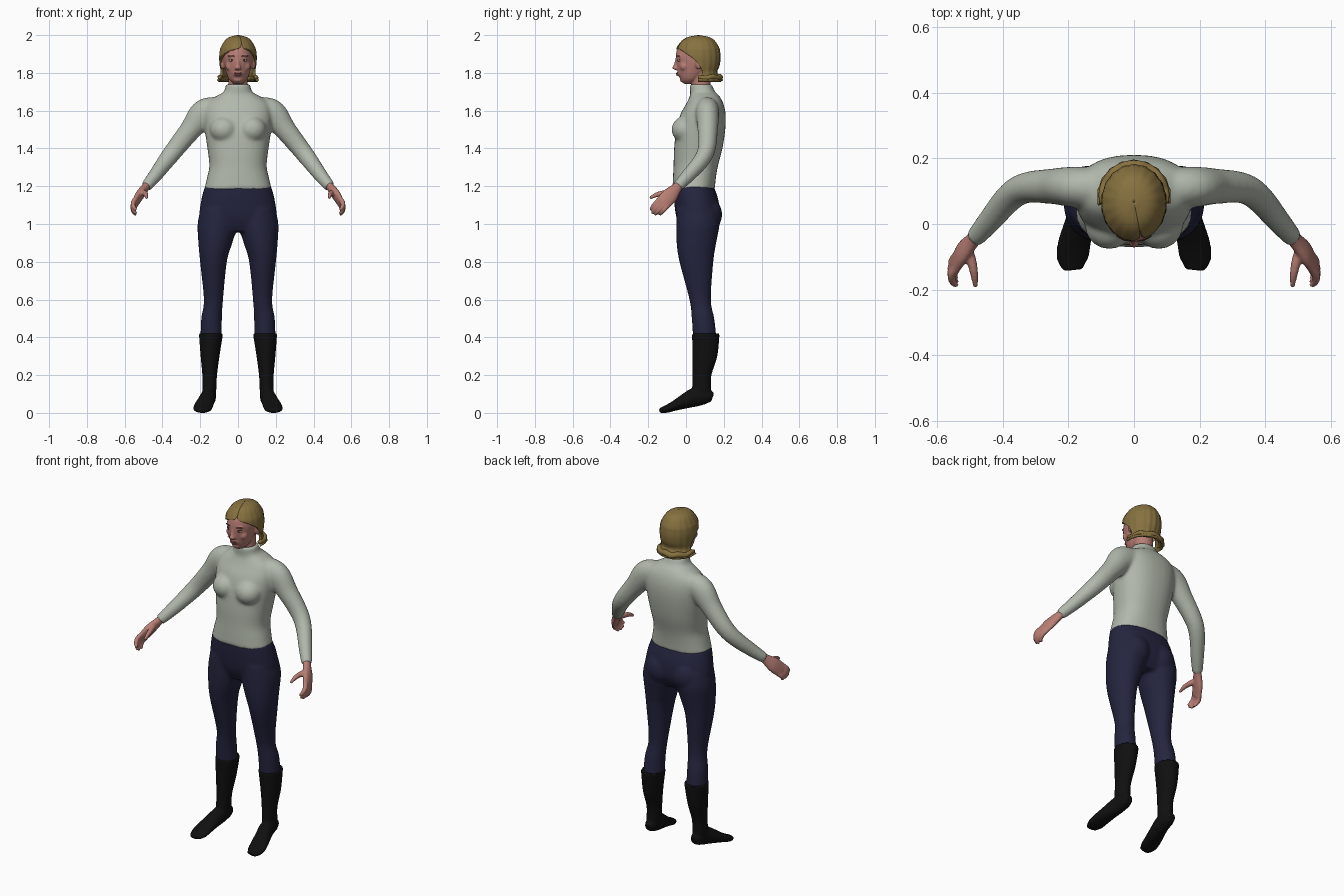
import bpy, bmesh, math
from mathutils import Vector, Matrix

if "Cube" in bpy.data.objects:
    bpy.data.objects.remove(bpy.data.objects["Cube"], do_unlink=True)


def material(name, *rgb):
    mat = bpy.data.materials.new(name)
    mat.use_nodes = True
    mat.diffuse_color = (*rgb, 1)
    mat.node_tree.nodes["Principled BSDF"].inputs["Base Color"].default_value = (*rgb, 1)
    return mat


WOOL = material("sage wool", .44, .48, .41)
NAVY = material("navy cloth", .018, .018, .05)
BLACK = material("black leather", .005, .005, .005)
SKIN = material("skin", .48, .21, .175)
HAIR = material("blonde hair", .24, .165, .05)
LIP = material("lip pink", .36, .11, .1)
DARK = material("dark brown", .035, .022, .015)
WHITE = material("eye white", .5, .45, .42)


def smooth_path(stations, steps):
    """Catmull-Rom interpolation through the stations."""
    pts = [Vector(s) for s in stations]
    out = []
    for i in range(len(pts) - 1):
        b, c = pts[i], pts[i + 1]
        a = pts[i - 1] if i else b
        d = pts[i + 2] if i + 2 < len(pts) else c
        for k in range(steps):
            t = k / steps
            out.append(b + (c - a) * (t / 2) + (a * 2 - b * 5 + c * 4 - d) * (t * t / 2)
                       + (b * 3 - a - c * 3 + d) * (t ** 3 / 2))
    return out + [pts[-1]]


def loft(bm, stations, side=1, ref=None, power=2, sides=32, steps=5):
    """Closed tube through (x, y, z, width, depth); level rings unless ref is given."""
    path = smooth_path(stations, steps)
    rings = []
    for i, p in enumerate(path):
        u, v = Vector((1, 0, 0)), Vector((0, 1, 0))
        if ref:
            nxt, prev = path[min(i + 1, len(path) - 1)], path[max(i - 1, 0)]
            t = (Vector(nxt[:3]) - Vector(prev[:3])).normalized()
            u = Vector(ref)
            u = (u - t * u.dot(t)).normalized()
            v = t.cross(u)
        ring = []
        for k in range(sides):
            ang = math.tau * k / sides
            c, s = math.cos(ang), math.sin(ang)
            co = (Vector(p[:3]) + u * p[3] * math.copysign(abs(c) ** (2 / power), c)
                  + v * p[4] * math.copysign(abs(s) ** (2 / power), s))
            co.x *= side
            ring.append(bm.verts.new(co))
        rings.append(ring)
    for low, high in zip(rings, rings[1:]):
        for k in range(sides):
            j = (k + 1) % sides
            bm.faces.new((low[k], low[j], high[j], high[k]))
    bm.faces.new(rings[0])
    bm.faces.new(rings[-1])


def ball(bm, centre, radii, turn=0, side=1):
    x, y, z = centre
    m = (Matrix.Translation((x * side, y, z)) @ Matrix.Rotation(math.radians(turn * side), 4, "Z")
         @ Matrix.Diagonal((*radii, 1)))
    bmesh.ops.create_uvsphere(bm, u_segments=20, v_segments=12, radius=1, matrix=m)


def finish(name, bm, mat, voxel=0, rounds=6):
    """Make the object; a voxel size fuses its overlapping volumes."""
    bmesh.ops.recalc_face_normals(bm, faces=bm.faces)
    for f in bm.faces:
        f.smooth = True
    mesh = bpy.data.meshes.new(name)
    bm.to_mesh(mesh)
    bm.free()
    mesh.materials.append(mat)
    ob = bpy.data.objects.new(name, mesh)
    bpy.context.collection.objects.link(ob)
    if voxel:
        fuse = ob.modifiers.new("fuse", "REMESH")
        fuse.mode = "VOXEL"
        fuse.voxel_size = voxel
        fuse.use_smooth_shade = True
        relax = ob.modifiers.new("relax", "SMOOTH")
        relax.factor = .5
        relax.iterations = rounds
    return ob


# Sweater: torso with collar, bust and sleeves
bm = bmesh.new()
loft(bm, [(0, .04, 1.18, .18, .112), (0, .045, 1.25, .163, .114), (0, .052, 1.31, .152, .118),
          (0, .065, 1.4, .162, .128), (0, .078, 1.5, .176, .13), (0, .09, 1.58, .18, .12),
          (0, .1, 1.64, .165, .097), (0, .098, 1.68, .11, .077), (0, .088, 1.7, .076, .066),
          (0, .078, 1.74, .064, .058)], power=2.3)
for s in (1, -1):
    ball(bm, (.075, -.005, 1.5), (.075, .072, .07), side=s)
    loft(bm, [(.1, .11, 1.615, .06, .06), (.18, .113, 1.585, .062, .075), (.25, .115, 1.5, .054, .058),
              (.33, .11, 1.4, .047, .05), (.38, .08, 1.335, .043, .045), (.44, .01, 1.255, .037, .037),
              (.487, -.045, 1.197, .029, .03)], s, ref=(0, 1, 0))
finish("sweater", bm, WOOL, .009, 8)

# Trousers: pelvis, seat and legs
bm = bmesh.new()
loft(bm, [(0, .06, .96, .13, .08), (0, .062, 1.03, .2, .112), (0, .055, 1.12, .196, .118),
          (0, .04, 1.2, .176, .107)], power=2.3)
for s in (1, -1):
    ball(bm, (.085, .1, 1.05), (.09, .092, .1), side=s)
    loft(bm, [(.142, .1, .39, .057, .062), (.14, .09, .5, .055, .06), (.13, .075, .6, .051, .057),
              (.13, .055, .8, .071, .09), (.12, .055, .9, .09, .105), (.107, .063, 1, .107, .115),
              (.1, .06, 1.08, .098, .11)], s)
finish("trousers", bm, NAVY, .009, 6)

for s, label in ((1, "left"), (-1, "right")):
    # Boot: shaft and sloping foot
    bm = bmesh.new()
    loft(bm, [(.152, .09, .06, .03, .044), (.152, .083, .12, .037, .05), (.15, .085, .2, .039, .05),
              (.148, .1, .3, .05, .066), (.143, .105, .42, .064, .073)], s)
    loft(bm, [(.15, .14, .08, .022, .024), (.152, .11, .088, .034, .04), (.157, .05, .083, .04, .05),
              (.168, 0, .064, .044, .041), (.182, -.06, .038, .05, .027), (.188, -.105, .02, .048, .02),
              (.185, -.14, .012, .03, .012)], s, ref=(1, 0, 0))
    finish(label + "_boot", bm, BLACK, .006, 3)

    # Hand: palm, four curled fingers and thumb
    bm = bmesh.new()
    across = Vector((0, -.75, .65))
    loft(bm, [(.472, -.026, 1.217, .024, .022), (.492, -.05, 1.19, .028, .021),
              (.522, -.085, 1.15, .042, .021), (.547, -.125, 1.108, .041, .015)], s, ref=across)
    for k in range(4):
        base = Vector((.543, -.118, 1.115)) + across * (.0185 * (1.5 - k))
        reach = (.9, 1, .95, .75)[k]
        joints = [Vector(d) * reach for d in ((0, 0, 0), (.014, -.022, -.024), (.01, -.043, -.048),
                                              (-.004, -.055, -.064))]
        loft(bm, [(*(base + j), r, r) for j, r in zip(joints, (.013, .013, .011, .007))],
             s, ref=across, sides=12)
    loft(bm, [(.508, -.075, 1.165, .016, .018), (.495, -.115, 1.163, .015, .016),
              (.487, -.155, 1.155, .012, .013), (.483, -.192, 1.137, .007, .008)],
         s, ref=(1, 0, 0), sides=12)
    finish(label + "_hand", bm, SKIN, .005, 3)

    # Eye, pupil and brow
    for part, mat, centre, radii, turn in (
            ("eye", WHITE, (.033, -.037, 1.866), (.015, .007, .006), 20),
            ("pupil", DARK, (.033, -.0415, 1.866), (.006, .004, .006), 20),
            ("eyelid", DARK, (.034, -.039, 1.872), (.017, .007, .0025), 24),
            ("brow", DARK, (.036, -.043, 1.889), (.02, .005, .0035), 25)):
        bm = bmesh.new()
        ball(bm, centre, radii, turn, s)
        finish(label + "_" + part, bm, mat)

# Head: skull, jaw, neck, nose, brow ridge and ears
bm = bmesh.new()
loft(bm, [(0, .012, 1.742, .022, .024), (0, .022, 1.765, .047, .05), (0, .035, 1.8, .062, .077),
          (0, .05, 1.85, .075, .102), (0, .06, 1.9, .081, .113), (0, .065, 1.95, .07, .1),
          (0, .065, 1.982, .035, .05)])
loft(bm, [(0, .085, 1.66, .055, .052), (0, .08, 1.74, .052, .05), (0, .08, 1.82, .052, .055)])
loft(bm, [(0, -.046, 1.815, .014, .01), (0, -.054, 1.826, .017, .019), (0, -.05, 1.845, .011, .014),
          (0, -.046, 1.882, .01, .008)], sides=16)
ball(bm, (0, -.015, 1.765), (.025, .018, .016))
ball(bm, (0, -.03, 1.795), (.028, .02, .016))
for s in (1, -1):
    ball(bm, (.034, -.034, 1.89), (.024, .012, .009), 25, s)
    ball(bm, (.043, -.012, 1.835), (.024, .02, .025), 25, s)
    ball(bm, (.082, .068, 1.852), (.012, .02, .034), -20, s)
finish("head", bm, SKIN, .005, 4)

# Lips
bm = bmesh.new()
ball(bm, (0, -.044, 1.798), (.022, .009, .005))
ball(bm, (0, -.044, 1.79), (.018, .009, .005))
finish("lips", bm, LIP)

# Hair: shell open around the face, as (centre y, z, width, depth, opening in degrees)
bm = bmesh.new()
rows = smooth_path([(.067, 2, .003, .003, 0), (.066, 1.99, .045, .055, 0), (.065, 1.97, .071, .087, 0),
                    (.063, 1.935, .091, .111, 6), (.063, 1.915, .097, .116, 38),
                    (.064, 1.88, .1, .118, 72), (.067, 1.84, .097, .11, 92),
                    (.073, 1.805, .092, .092, 98), (.08, 1.78, .098, .1, 88),
                    (.083, 1.762, .112, .112, 78)], 4)
count = 72
grid = []
for y, z, a, b, gap in rows:
    gap = max(gap, 0)
    shift = 14 * max(0, 1 - gap / 90)
    line = []
    for k in range(count + 1):
        ang = math.radians(shift + gap + (360 - 2 * gap) * k / count)
        wave = 1 + .012 * math.cos(ang * 18) * min(1, a / .09)
        line.append(bm.verts.new((a * wave * math.sin(ang), y - b * wave * math.cos(ang), z)))
    grid.append(line)
for up, down in zip(grid, grid[1:]):
    for k in range(count):
        bm.faces.new((up[k], down[k], down[k + 1], up[k + 1]))
hair = finish("hair", bm, HAIR)
shell = hair.modifiers.new("thickness", "SOLIDIFY")
shell.thickness = .014
shell.offset = -1

# Rolled curl along the hair ends
bm = bmesh.new()
curl = []
for k in range(17):
    ang = math.radians(80 + 200 * k / 16)
    thick = .011 + .006 * math.sin(math.pi * k / 16)
    curl.append((.096 * math.sin(ang), .082 - .096 * math.cos(ang),
                 1.775 + .004 * math.cos(k * 1.7), thick, thick))
loft(bm, curl, ref=(0, 0, 1), sides=14, steps=3)
finish("hair_curl", bm, HAIR)
